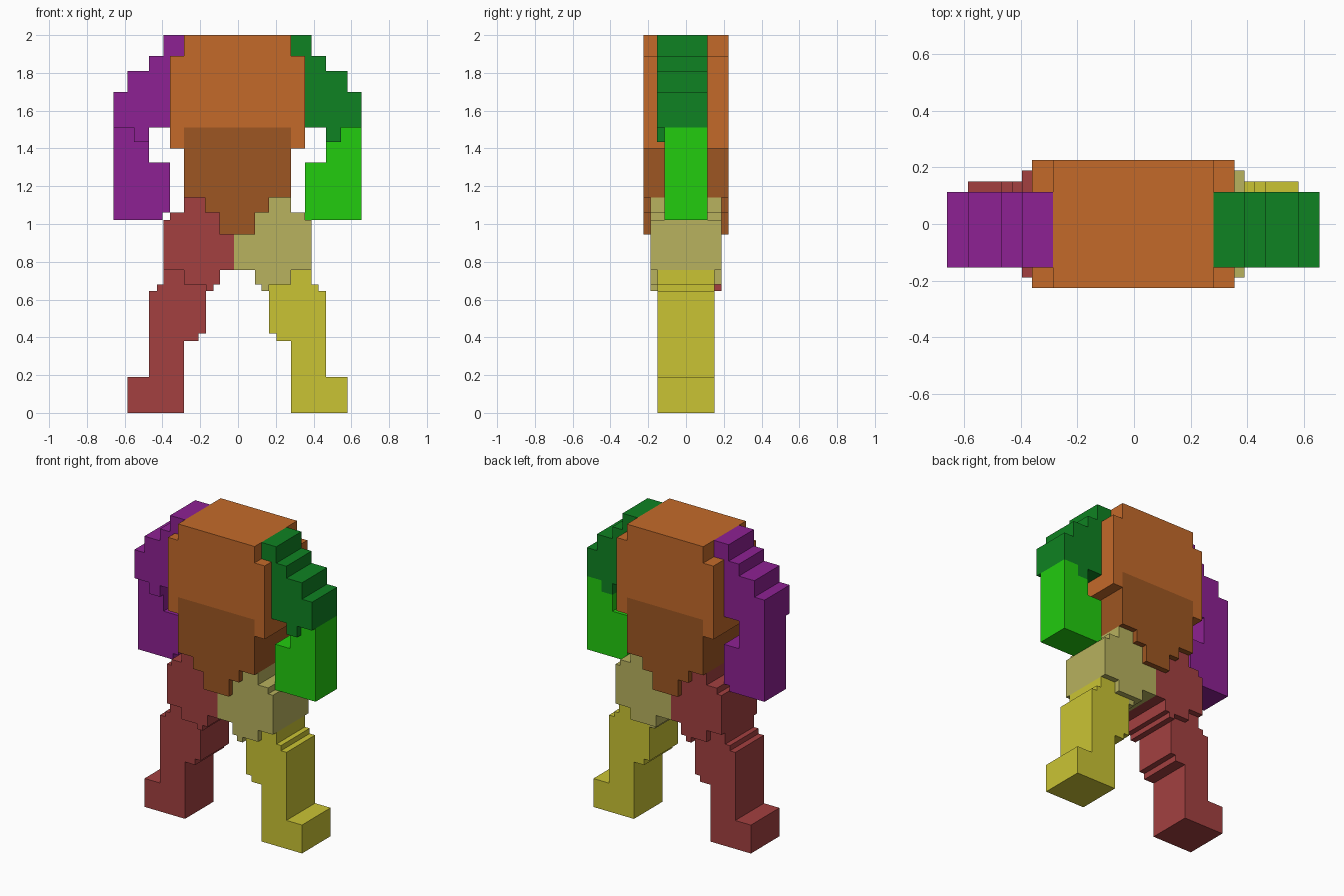
import bpy
import bmesh

default_cube = bpy.data.objects.get("Cube")
if default_cube:
    bpy.data.objects.remove(default_cube, do_unlink=True)


def make_material(name, red, green, blue):
    """Flat material from 8-bit display colour, stored as linear values."""
    def linear(value):
        value /= 255
        return value / 12.92 if value < 0.04 else ((value + 0.055) / 1.055) ** 2.4
    colour = (linear(red), linear(green), linear(blue), 1)
    material = bpy.data.materials.new(name)
    material.use_nodes = True
    material.diffuse_color = colour
    shader = material.node_tree.nodes["Principled BSDF"]
    shader.inputs["Base Color"].default_value = colour
    shader.inputs["Roughness"].default_value = 0.9
    return material


def stepped_block(name, steps, front, back, material, mirrored=False):
    """Extrude a right-angled outline, given as alternating x and z values."""
    corners = []
    for i in range(0, len(steps), 2):
        next_x = steps[(i + 2) % len(steps)]
        corners += [(steps[i], steps[i + 1]), (next_x, steps[i + 1])]
    if mirrored:
        corners = [(-0.005 - x, z) for x, z in corners]
    bm = bmesh.new()
    outline = bm.faces.new([bm.verts.new((x, front, z)) for x, z in corners])
    extruded = bmesh.ops.extrude_face_region(bm, geom=[outline], use_keep_orig=True)
    moved = [v for v in extruded["geom"] if isinstance(v, bmesh.types.BMVert)]
    bmesh.ops.translate(bm, verts=moved, vec=(0, back - front, 0))
    bmesh.ops.recalc_face_normals(bm, faces=bm.faces)
    mesh = bpy.data.meshes.new(name)
    bm.to_mesh(mesh)
    bm.free()
    mesh.materials.append(material)
    block = bpy.data.objects.new(name, mesh)
    bpy.context.collection.objects.link(block)
    return block


orange = make_material("orange", 196, 106, 42)
brown = make_material("brown", 158, 86, 34)
purple = make_material("purple", 141, 33, 147)
dark_green = make_material("dark green", 15, 130, 34)
bright_green = make_material("bright green", 34, 204, 15)
brick_red = make_material("brick red", 163, 64, 64)
khaki = make_material("khaki", 184, 178, 94)
yellow = make_material("yellow", 202, 196, 52)

# Torso: broad chest with a notch that receives the waist
stepped_block("chest", [-.285, 2, .28, 1.89, .355, 1.4, .28, 1.51, -.285, 1.4, -.36, 1.89],
              -.225, .225, orange)
stepped_block("waist", [-.285, 1.51, .28, 1.14, .165, 1.06, .09, .945, -.097, 1.06, -.175, 1.14],
              -.225, .225, brown)

# Outlines shared by both sides
upper_arm = [.28, 2, .39, 1.89, .465, 1.81, .58, 1.7, .655, 1.51, .545, 1.435, .465, 1.51, .355, 1.89]
forearm = [.355, 1.02, .655, 1.51, .545, 1.435, .465, 1.325]
hip = [.09, 1.06, .165, 1.14, .28, 1.06, .355, 1.02, .39, .757, .28, .68, .09, .757]
hip_tip = [.125, .645, .165, .68]
lower_leg = [.28, 0, .58, .19, .465, .645, .425, .68, .39, .757, .28, .68, .165, .42, .205, .38]
# The right forearm has a small nick in its inner bottom corner
nicked_forearm = [.395] + forearm[1:] + [.355, 1.06]

# Limbs: side, mirrored, forearm outline, inner hip edge, hip tip back, colours
sides = [
    ("left", False, forearm, -.02, .15, dark_green, bright_green, khaki, yellow),
    ("right", True, nicked_forearm, .015, .188, purple, purple, brick_red, brick_red),
]
for side, flip, fore, inner, tip_back, arm_mat, fore_mat, hip_mat, leg_mat in sides:
    stepped_block(side + "_upper_arm", upper_arm, -.153, .113, arm_mat, flip)
    stepped_block(side + "_forearm", fore, -.115, .113, fore_mat, flip)
    stepped_block(side + "_hip", [inner, .945] + hip, -.188, .188, hip_mat, flip)
    stepped_block(side + "_hip_tip", hip_tip, -.188, tip_back, hip_mat, flip)
    stepped_block(side + "_lower_leg", lower_leg, -.152, .15, leg_mat, flip)
